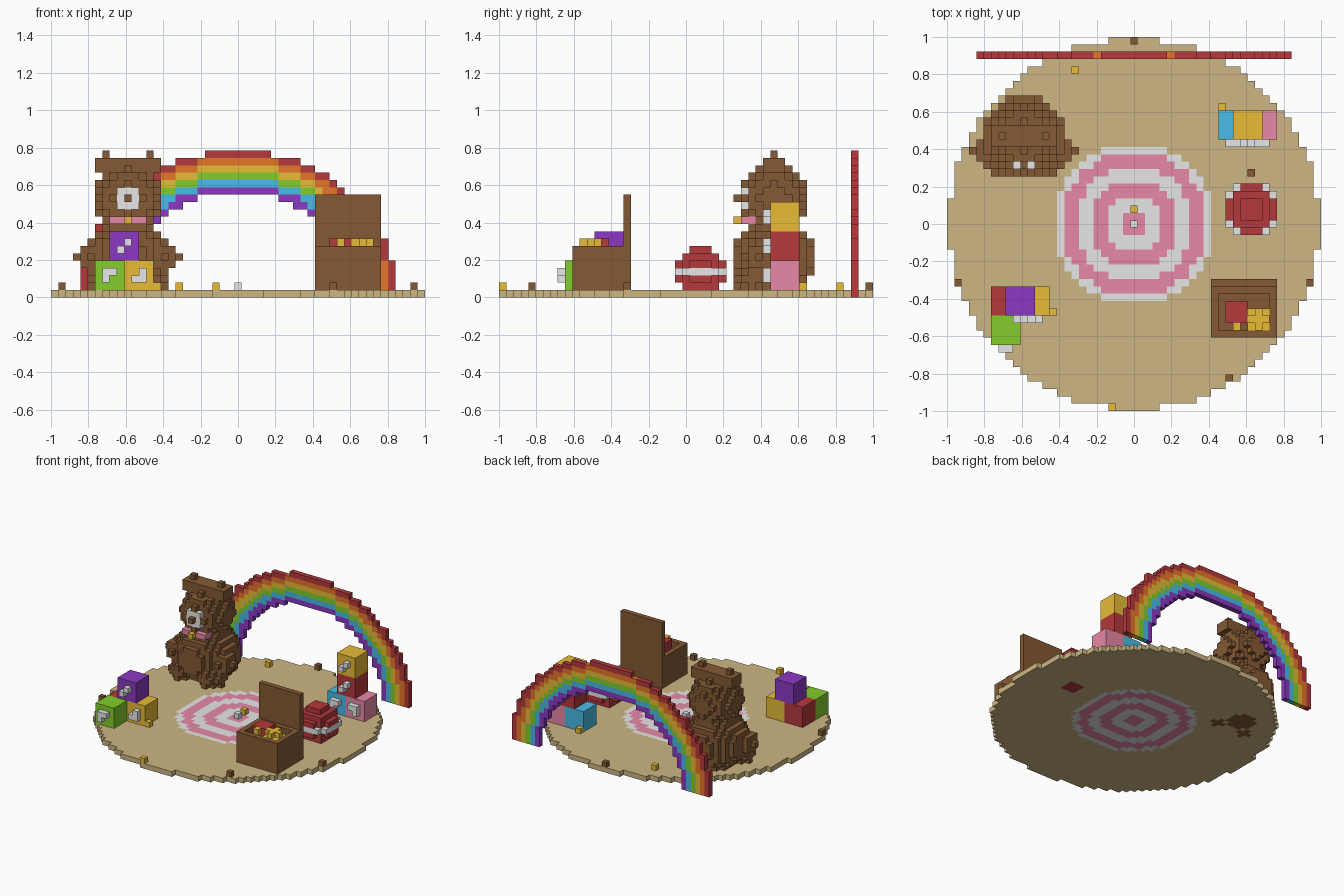
import bpy
import bmesh

cube = bpy.data.objects.get("Cube")
if cube:
    bpy.data.objects.remove(cube, do_unlink=True)

UNIT = 2 / 51          # edge of one building cell
HEX = {
    "brown": "845A34", "sand": "CDB683", "white": "EEEEEE", "pink": "F491AF",
    "red": "B5383C", "orange": "F57D2C", "yellow": "EBBE38", "green": "83CE2C",
    "blue": "4BC2EE", "purple": "8C38C2",
}


def linear(v):
    return v / 12.92 if v <= 0.04045 else ((v + 0.055) / 1.055) ** 2.4


MATS = {}
for name, code in HEX.items():
    rgb = [linear(c / 255) for c in bytes.fromhex(code)]
    mat = bpy.data.materials.new(name)
    mat.use_nodes = True
    mat.diffuse_color = (*rgb, 1)
    bsdf = mat.node_tree.nodes["Principled BSDF"]
    bsdf.inputs["Base Color"].default_value = (*rgb, 1)
    bsdf.inputs["Roughness"].default_value = 0.9
    MATS[name] = mat

parts = []             # (name, {cell: colour})
taken = set()          # every cell in use; the first part to claim it keeps it


def box(x, y, z):
    """Cells of an inclusive block given as (low, high) pairs."""
    return [(i, j, k) for i in range(x[0], x[1] + 1)
            for j in range(y[0], y[1] + 1) for k in range(z[0], z[1] + 1)]


def ball(cx, cy, cz, r2):
    """Cells whose squared distance to the centre is at most r2."""
    n = int(r2 ** 0.5) + 2
    z0 = int(cz)
    return [c for c in box((cx - n, cx + n), (cy - n, cy + n), (max(0, z0 - n), z0 + n))
            if (c[0] - cx) ** 2 + (c[1] - cy) ** 2 + (c[2] - cz) ** 2 <= r2]


def part(name, cells, colour):
    """Register a part; colour is a name or a rule from cell to name."""
    pick = colour if callable(colour) else (lambda c: colour)
    own = {c: pick(c) for c in cells if c not in taken}
    taken.update(own)
    parts.append((name, own))


# Rainbow: flattened arch in six bands
BANDS = ["purple", "blue", "green", "yellow", "orange", "red"]


def arch_radius(c):
    return (c[0] ** 2 + (c[2] * 1.103) ** 2) ** 0.5


def band_colour(c):
    return BANDS[max(0, int(arch_radius(c) - 15.5))]


part("rainbow", [c for c in box((-21, 21), (23, 23), (0, 19))
                 if 15.4 <= arch_radius(c) < 21.5], band_colour)

# Toy bear
BX, BY = -15, 12
part("bear_nose", box((BX, BX), (7, 8), (13, 13)), "brown")
part("bear_muzzle", box((BX - 1, BX + 1), (8, 8), (12, 14)), "white")
part("bear_bow_knot", box((BX, BX), (7, 8), (10, 10)), "yellow")
part("bear_bow", box((BX - 2, BX + 2), (8, 9), (10, 10)), "pink")
part("bear_head", ball(BX, BY, 13, 20.25), "brown")
part("bear_crown", box((BX - 2, BX + 2), (BY - 1, BY + 1), (17, 18)), "brown")
part("bear_body", ball(BX, BY, 5, 30.25), "brown")
for side, s in (("left", 1), ("right", -1)):
    part(side + "_bear_ear", ball(BX + 3 * s, BY, 17.5, 2.3), "brown")
    part(side + "_bear_arm", ball(BX + 5 * s, BY - 2, 5, 4), "brown")
    part(side + "_bear_foot", ball(BX + 3 * s, BY - 3, 2, 5), "brown")

# Letter blocks: corner cell, colour, raised marks on the front
BLOCKS = [
    ((-19, -12, 1), "red", ()),
    ((-19, -16, 1), "green", ((1, 1), (1, 2), (2, 2))),
    ((-15, -12, 1), "yellow", ((1, 1), (2, 1), (2, 2))),
    ((-17, -12, 5), "purple", ((1, 1), (2, 2))),
    ((12, 12, 1), "blue", ((1, 1), (1, 2), (2, 2))),
    ((16, 12, 1), "pink", ((1, 2), (2, 1), (2, 2))),
    ((14, 12, 5), "red", ((1, 1), (2, 2))),
    ((14, 12, 9), "yellow", ((1, 1), (2, 2))),
]
for n, ((x, y, z), colour, marks) in enumerate(BLOCKS, 1):
    part(f"toy_block_{n}", box((x, x + 3), (y, y + 3), (z, z + 3)), colour)
    if marks:
        part(f"block_mark_{n}", [(x + a, y - 1, z + b) for a, b in marks], "white")

# Toy chest with raised lid and toys inside
part("chest_toy_cube", box((13, 15), (-13, -11), (5, 7)), "red")
part("chest_toy_ball", ball(17, -13, 6, 2.3), "yellow")
part("chest_toy_peg", box((14, 14), (-14, -14), (5, 7)), "yellow")
part("chest_lid", box((11, 19), (-8, -8), (1, 13)), "brown")
part("chest_box", [c for c in box((11, 19), (-15, -9), (1, 6))
                   if c[2] < 5 or c[0] in (11, 19) or c[1] in (-15, -9)], "brown")

# Play ball with a white belt
part("ball_belt", [c for c in ball(16, 2, 3, 13) if c[2] == 3], "white")
part("play_ball", ball(16, 2, 3, 12.25), "red")

# Loose pieces on the floor
LOOSE = {
    "brown": [(0, 25), (-24, -8), (24, -8), (13, -21), (16, 7)],
    "yellow": [(-3, -25), (-11, -12), (12, 16), (-8, 21), (0, 2)],
    "white": [(0, 0)],
}
for colour, spots in LOOSE.items():
    for n, (x, y) in enumerate(spots, 1):
        part(f"{colour}_loose_piece_{n}", [(x, y, 1)], colour)


# Round rug set flush in the round floor
def radius(c):
    return (c[0] ** 2 + c[1] ** 2) ** 0.5


slab = box((-25, 25), (-25, 25), (0, 0))
part("rug", [c for c in slab if radius(c) < 11],
     lambda c: ("pink", "white")[int(radius(c) / 2) % 2])
part("floor", [c for c in slab if radius(c) <= 25.3], "sand")


# Turn each part into a mesh of its exposed cell sides
def build(name, cells):
    used = sorted(set(cells.values()))
    bm = bmesh.new()
    verts = {}

    def corner(p):
        if p not in verts:
            x, y, z = p
            verts[p] = bm.verts.new(((x - 0.5) * UNIT, (y - 0.5) * UNIT, z * UNIT))
        return verts[p]

    for cell, colour in cells.items():
        for axis in range(3):
            u, v = (axis + 1) % 3, (axis + 2) % 3
            for step in (0, 1):
                near = list(cell)
                near[axis] += 2 * step - 1
                if tuple(near) in taken:
                    continue
                ring = []
                for a, b in ((0, 0), (1, 0), (1, 1), (0, 1)):
                    p = list(cell)
                    p[axis] += step
                    p[u] += a
                    p[v] += b
                    ring.append(corner(tuple(p)))
                face = bm.faces.new(ring if step else ring[::-1])
                face.material_index = used.index(colour)
    mesh = bpy.data.meshes.new(name)
    bm.to_mesh(mesh)
    bm.free()
    for colour in used:
        mesh.materials.append(MATS[colour])
    bpy.context.scene.collection.objects.link(bpy.data.objects.new(name, mesh))


for name, cells in parts:
    if cells:
        build(name, cells)
